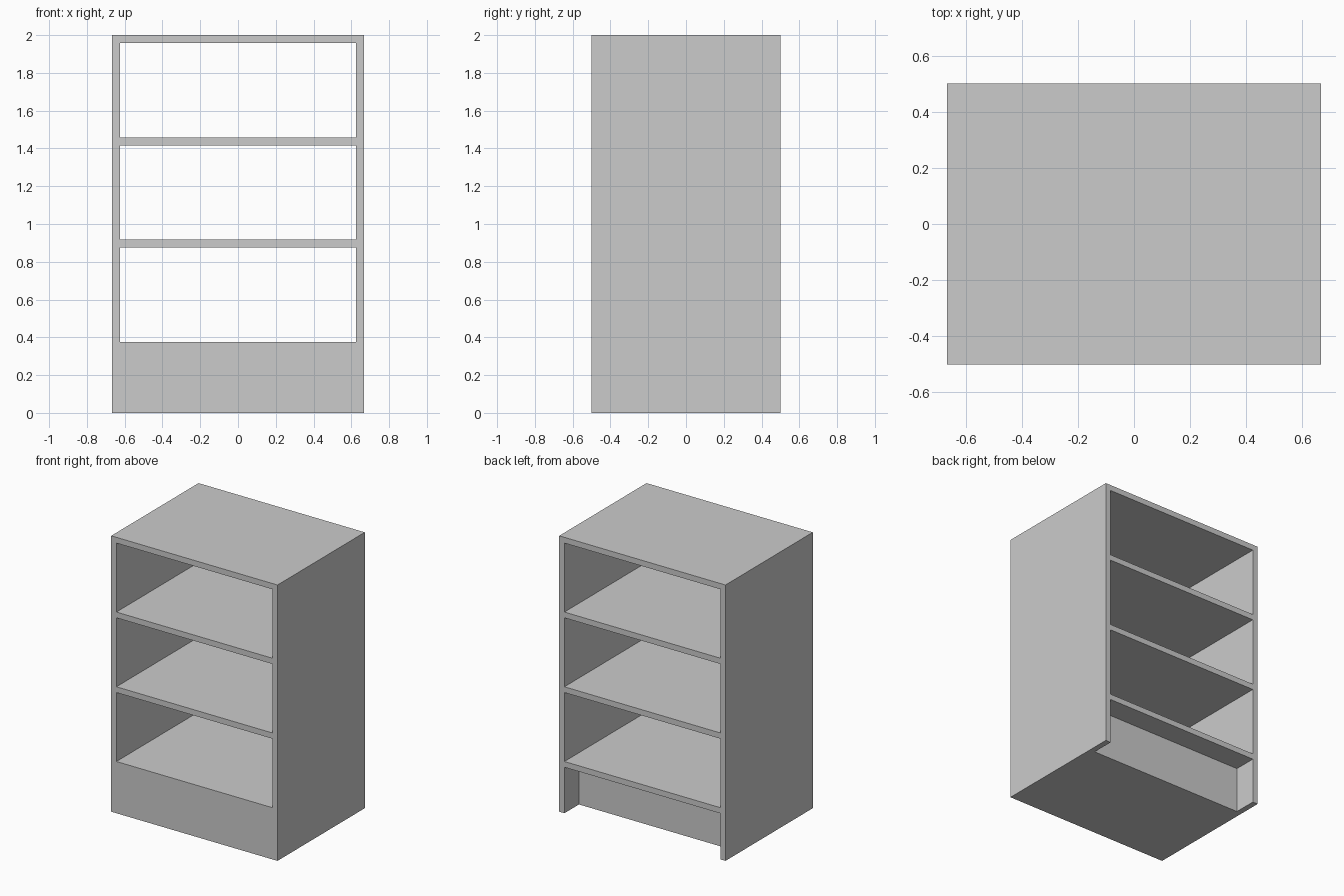
import bpy

if "Cube" in bpy.data.objects:
    bpy.data.objects.remove(bpy.data.objects["Cube"])

W, D, H = 4 / 3, 1.0, 2.0    # overall width, depth, height
T = 1 / 24                   # panel thickness
BAY = 0.5                    # clear height between shelves
BASE = 1 / 3                 # plinth height
RECESS = 1 / 6               # plinth set-back at the rear


def box(name, x, y, z):
    """Box spanning the (min, max) range on each axis."""
    bpy.ops.mesh.primitive_cube_add(size=1)
    ob = bpy.context.object
    ob.name = name
    for v in ob.data.vertices:
        v.co = [lo + (c + 0.5) * (hi - lo) for c, (lo, hi) in zip(v.co, (x, y, z))]
    return ob


depth = (-D / 2, D / 2)
inside = (-W / 2 + T, W / 2 - T)

# Side panels
for side, s in (("left", -1), ("right", 1)):
    box(side + "_side_panel", sorted((s * W / 2, s * (W / 2 - T))), depth, (0, H))

# Bottom shelf, two middle shelves and the top board, evenly spaced
for i, name in enumerate(("bottom_shelf", "lower_shelf", "upper_shelf", "top_board")):
    z = BASE + i * (BAY + T)
    box(name, inside, depth, (z, z + T))

# Solid plinth, flush at the front and recessed at the back
box("plinth", inside, (-D / 2, D / 2 - RECESS), (0, BASE))
